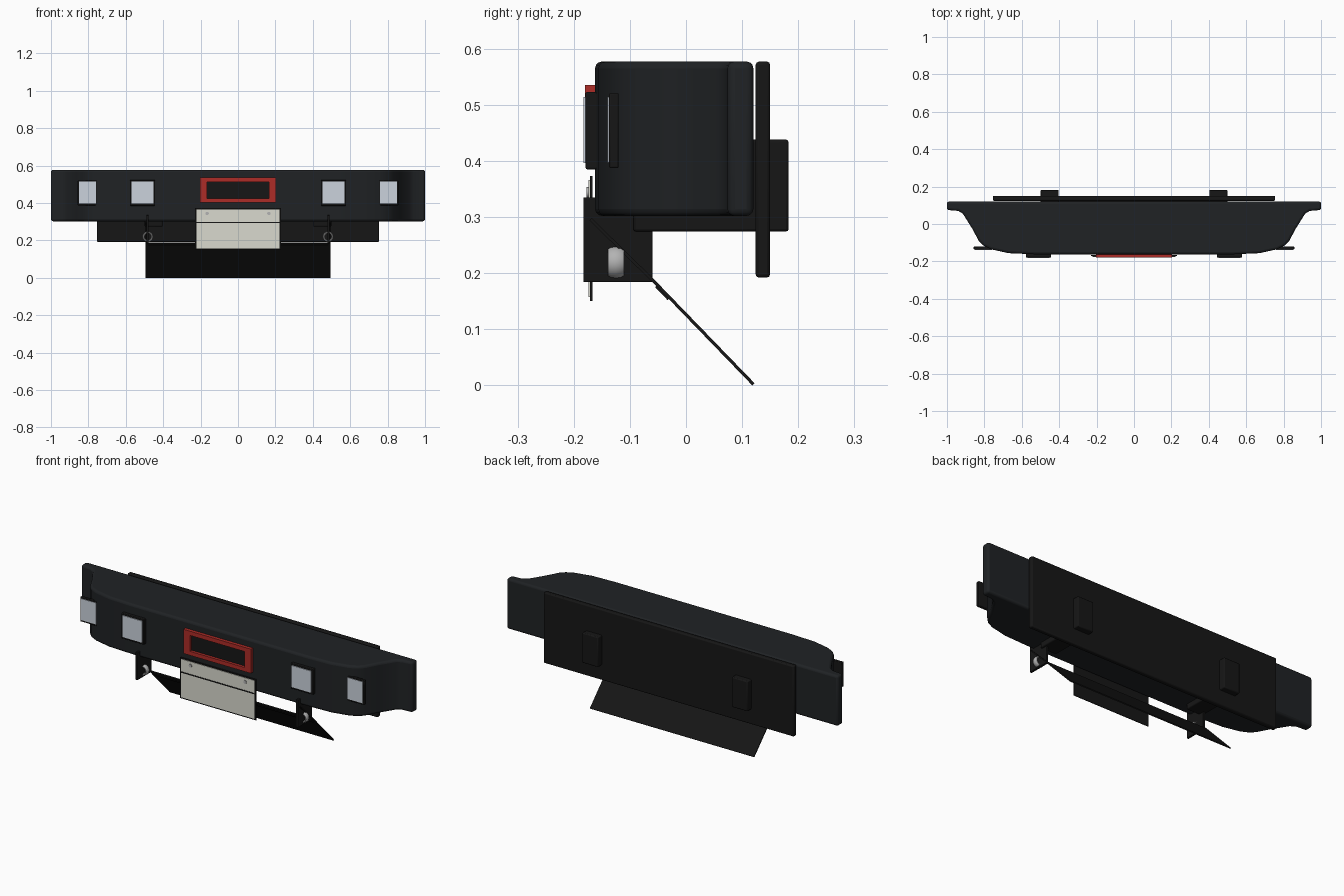
import bpy, bmesh, math
from mathutils import Matrix

if "Cube" in bpy.data.objects:
    bpy.data.objects.remove(bpy.data.objects["Cube"])


def mat(name, rgb):
    m = bpy.data.materials.new(name)
    m.diffuse_color = (*rgb, 1)
    m.use_nodes = True
    m.node_tree.nodes["Principled BSDF"].inputs["Base Color"].default_value = m.diffuse_color
    return m


PAINT = mat("charcoal_paint", (0.014, 0.016, 0.018))
BLACK = mat("black_steel", (0.008, 0.008, 0.008))
RED = mat("red", (0.42, 0.025, 0.02))
GLASS = mat("lamp_glass", (0.6, 0.65, 0.72))
WHITE = mat("plate_white", (0.7, 0.7, 0.62))
STEEL = mat("steel", (0.45, 0.45, 0.45))


def finish(bm, name, material, bevel=0, segments=2):
    bmesh.ops.recalc_face_normals(bm, faces=bm.faces)
    me = bpy.data.meshes.new(name)
    bm.to_mesh(me)
    bm.free()
    ob = bpy.data.objects.new(name, me)
    bpy.context.collection.objects.link(ob)
    me.materials.append(material)
    if bevel:
        mod = ob.modifiers.new("bevel", 'BEVEL')
        mod.width, mod.segments = bevel, segments
        mod.limit_method = 'ANGLE'
        mod.angle_limit = math.radians(40)
    bpy.ops.object.select_all(action='DESELECT')
    ob.select_set(True)
    bpy.context.view_layer.objects.active = ob
    bpy.ops.object.shade_smooth_by_angle(angle=math.radians(35))
    return ob


def box(name, x, y, z, material, bevel=0):
    bm = bmesh.new()
    size = [b - a for a, b in (x, y, z)]
    mid = [(a + b) / 2 for a, b in (x, y, z)]
    bmesh.ops.create_cube(bm, size=1, matrix=Matrix.Translation(mid) @ Matrix.Diagonal((*size, 1)))
    return finish(bm, name, material, bevel)


def prism(name, pts, vec, material, bevel=0, segments=2):
    bm = bmesh.new()
    f = bm.faces.new([bm.verts.new(p) for p in pts])
    r = bmesh.ops.extrude_face_region(bm, geom=[f])
    vs = [v for v in r['geom'] if isinstance(v, bmesh.types.BMVert)]
    bmesh.ops.translate(bm, verts=vs, vec=vec)
    return finish(bm, name, material, bevel, segments)


def span(s, a, b):
    return tuple(sorted((s * a, s * b)))


# Bumper shell: swept-back plan outline extruded upward
half = [(1, 0.12), (1, 0.075), (0.94, 0.07), (0.915, 0.055), (0.865, -0.025), (0.83, -0.09),
        (0.805, -0.115), (0.765, -0.135), (0.67, -0.156), (0.53, -0.162)]
outline = half + [(-x, y) for x, y in reversed(half)]
prism("bumper_shell", [(x, y, 0.302) for x, y in outline], (0, 0, 0.275), PAINT, 0.012, 3)

# Rear mounting plate
box("rear_mount_plate", (-0.755, 0.755), (0.124, 0.15), (0.192, 0.577), BLACK, 0.006)

# Skid plate slanting down and back
t = 0.004
prism("skid_plate", [(-0.495, -0.06, 0.184), (-0.495, -0.06 + t, 0.184 + t),
                     (-0.495, 0.122, 0.004), (-0.495, 0.118, 0)], (0.99, 0, 0), BLACK)
prism("skid_lip", [(-0.48, -0.055, 0.175), (-0.48, -0.052, 0.178),
                   (-0.48, -0.03, 0.155), (-0.48, -0.033, 0.152)], (0.96, 0, 0), BLACK)

# Winch surround, a rectangular red ring with a dark insert
for z0, z1 in ((0.403, 0.425), (0.512, 0.535)):
    box("winch_surround_rail", (-0.204, 0.204), (-0.18, -0.155), (z0, z1), RED)
for s in (-1, 1):
    box("winch_surround_side", span(s, 0.165, 0.204), (-0.18, -0.155), (0.425, 0.512), RED)
box("winch_opening", (-0.165, 0.165), (-0.165, -0.155), (0.425, 0.512), BLACK)

# Blank registration plate with divider and screws
box("number_plate_frame", (-0.229, 0.229), (-0.171, -0.167), (0.15, 0.373), BLACK)
box("number_plate", (-0.222, 0.222), (-0.174, -0.171), (0.157, 0.366), WHITE)
box("number_plate_divider", (-0.222, 0.222), (-0.176, -0.173), (0.292, 0.298), BLACK)
for s in (-1, 1):
    bm = bmesh.new()
    bmesh.ops.create_cone(bm, cap_ends=True, segments=16, radius1=0.009, radius2=0.009, depth=0.006,
                          matrix=Matrix.Translation((s * 0.165, -0.174, 0.344)) @ Matrix.Rotation(math.pi / 2, 4, 'X'))
    finish(bm, "plate_screw", STEEL)


def shackle(s):
    # Flattened steel ring with its axis along y
    bm = bmesh.new()
    n, m = 24, 10
    grid = []
    for i in range(n):
        a = 2 * math.pi * i / n
        row = []
        for j in range(m):
            b = 2 * math.pi * j / m
            r = 0.023 + 0.006 * math.cos(b)
            row.append(bm.verts.new((s * 0.482 + r * math.cos(a), -0.125 + 0.015 * math.sin(b),
                                     0.219 + r * math.sin(a))))
        grid.append(row)
    for i in range(n):
        for j in range(m):
            k, l = (i + 1) % n, (j + 1) % m
            bm.faces.new((grid[i][j], grid[k][j], grid[k][l], grid[i][l]))
    finish(bm, "shackle_ring", STEEL)


for s in (-1, 1):
    # Inner and outer square lamps
    box("inner_lamp_housing", span(s, 0.443, 0.578), (-0.179, -0.155), (0.385, 0.523), BLACK, 0.003)
    box("inner_lamp_lens", span(s, 0.452, 0.569), (-0.183, -0.178), (0.396, 0.514), GLASS)
    box("outer_lamp_housing", span(s, 0.75, 0.857), (-0.137, -0.12), (0.387, 0.521), BLACK, 0.003)
    box("outer_lamp_lens", span(s, 0.759, 0.849), (-0.14, -0.136), (0.397, 0.514), GLASS)
    # Recovery bracket with shackle
    box("recovery_bracket", span(s, 0.478, 0.49), (-0.183, -0.06), (0.184, 0.335), BLACK, 0.002)
    shackle(s)
    # Skid side strip running up the bracket
    prism("skid_side_strip", [(s * 0.487, -0.172, 0.294), (s * 0.487, -0.168, 0.298),
                              (s * 0.487, -0.056, 0.188), (s * 0.487, -0.06, 0.184)], (s * 0.008, 0, 0), BLACK)
    # Chassis arm passing through the rear plate
    box("chassis_arm", span(s, 0.403, 0.499), (-0.094, 0.183), (0.274, 0.438), BLACK, 0.005)
